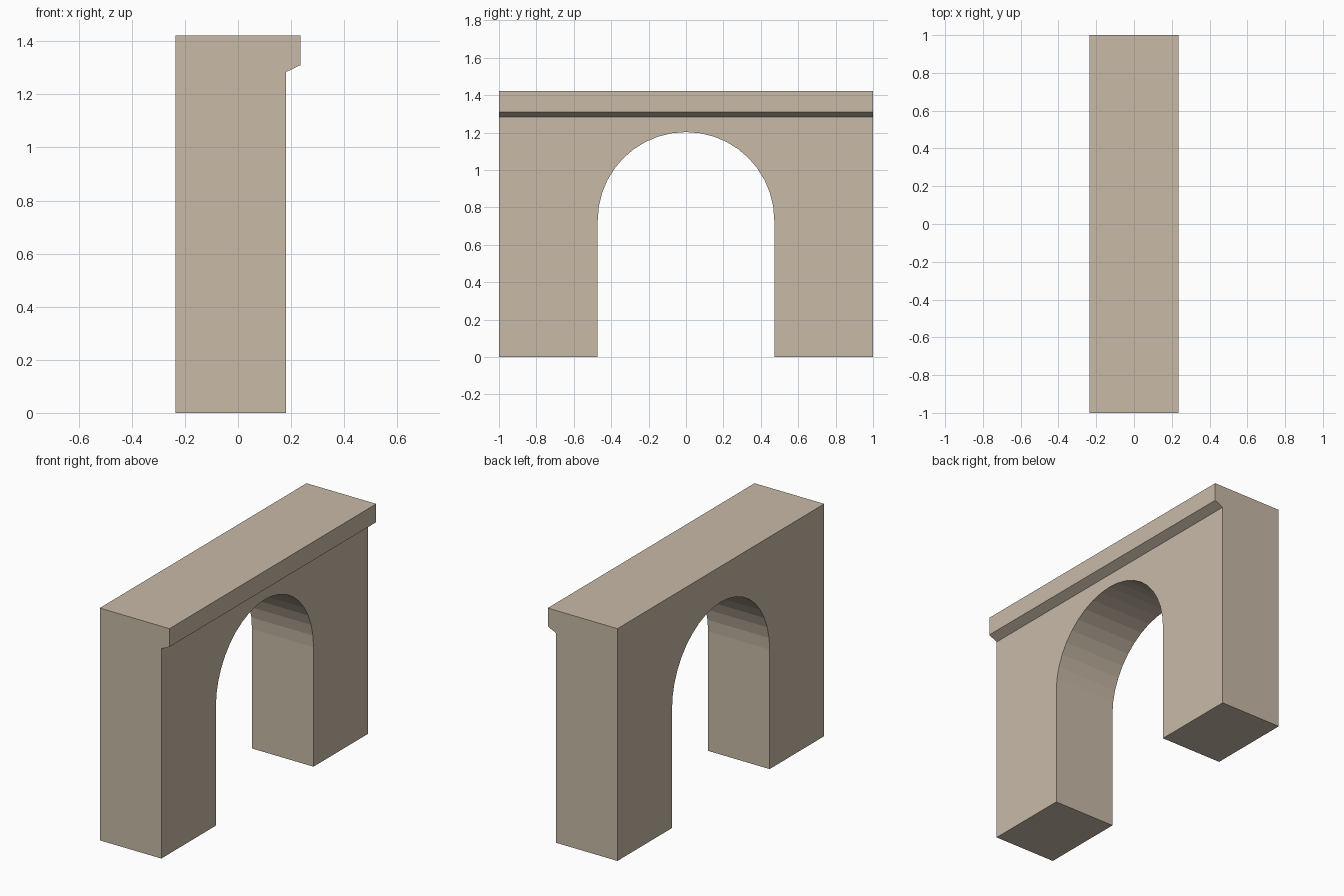
import bpy, bmesh, math
from mathutils import Vector

if "Cube" in bpy.data.objects:
    bpy.data.objects.remove(bpy.data.objects["Cube"])

BACK, FACE, LIP = -0.236, 0.181, 0.236    # x of back face, main face, cornice edge
TOP, HALF = 1.422, 1.0                    # wall height and half length
RADIUS, SPRING, SIDES = 0.472, 0.731, 20  # arch opening


def prism(name, points, direction):
    """Extrude a closed flat profile along a direction."""
    bm = bmesh.new()
    face = bm.faces.new([bm.verts.new(p) for p in points])
    out = bmesh.ops.extrude_face_region(bm, geom=[face])
    verts = [v for v in out["geom"] if isinstance(v, bmesh.types.BMVert)]
    bmesh.ops.translate(bm, verts=verts, vec=Vector(direction))
    bmesh.ops.recalc_face_normals(bm, faces=bm.faces)
    mesh = bpy.data.meshes.new(name)
    bm.to_mesh(mesh)
    bm.free()
    obj = bpy.data.objects.new(name, mesh)
    bpy.context.collection.objects.link(obj)
    return obj


# Wall with a chamfered cornice along one face
section = [(BACK, 0), (FACE, 0), (FACE, 1.284), (LIP, 1.31), (LIP, TOP), (BACK, TOP)]
wall = prism("arched_wall", [(x, -HALF, z) for x, z in section], (0, 2 * HALF, 0))

# Round-headed opening cut through the wall
angles = [math.pi * i / SIDES for i in range(SIDES + 1)]
outline = [(RADIUS * math.cos(a), SPRING + RADIUS * math.sin(a)) for a in angles]
outline += [(-RADIUS, -0.2), (RADIUS, -0.2)]
cutter = prism("arch_cutter", [(-0.5, y, z) for y, z in outline], (1, 0, 0))
cutter.hide_render = True
cutter.display_type = 'WIRE'

cut = wall.modifiers.new("arch_opening", 'BOOLEAN')
cut.operation = 'DIFFERENCE'
cut.solver = 'EXACT'
cut.object = cutter

# Stone colour
stone = bpy.data.materials.new("stone")
stone.diffuse_color = (0.58, 0.49, 0.39, 1)
stone.use_nodes = True
stone.node_tree.nodes["Principled BSDF"].inputs["Base Color"].default_value = stone.diffuse_color
wall.data.materials.append(stone)
cutter.data.materials.append(stone)
